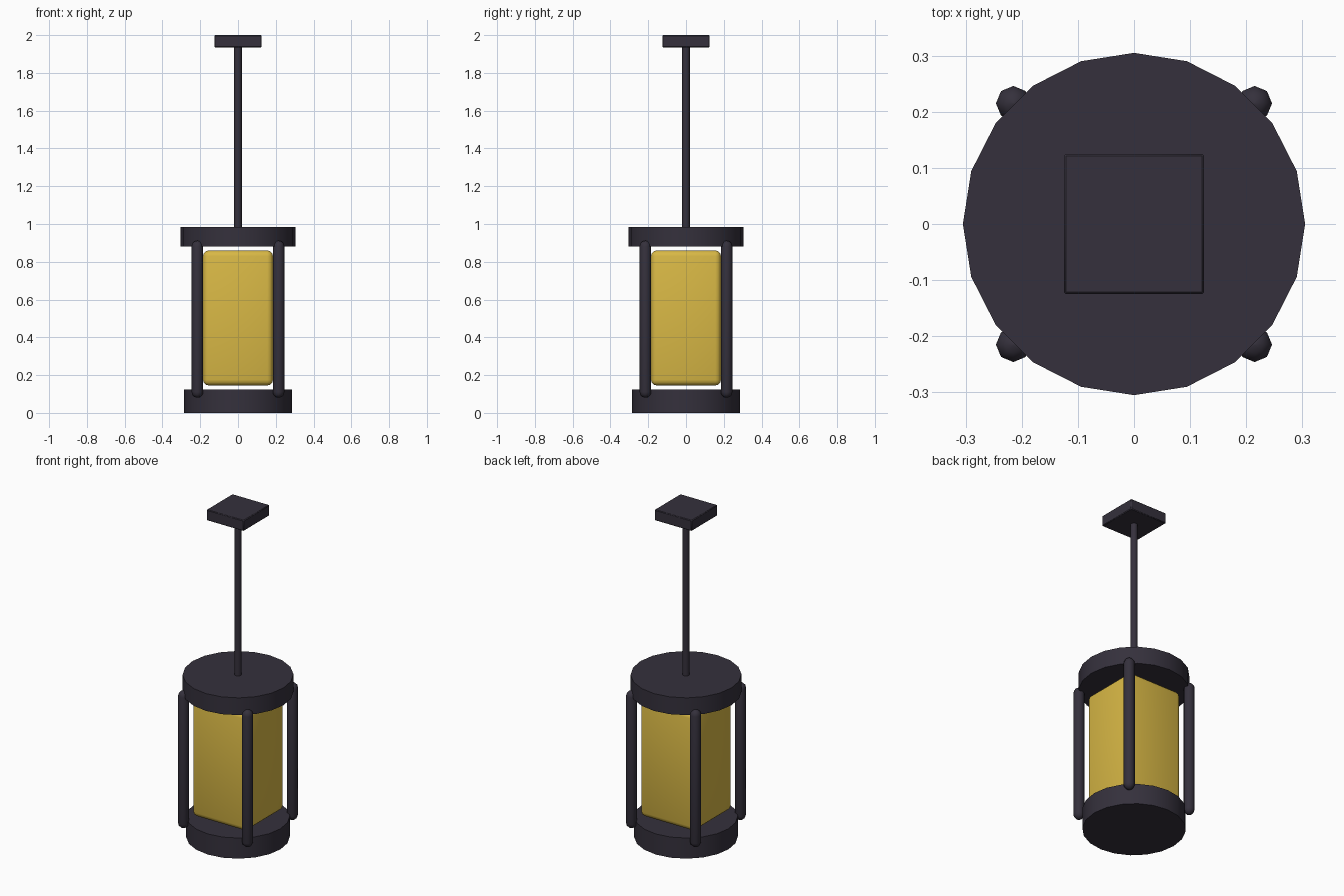
import bpy, bmesh
from math import sin, cos, pi, radians

if "Cube" in bpy.data.objects:
    bpy.data.objects.remove(bpy.data.objects["Cube"])


def material(name, color):
    m = bpy.data.materials.new(name)
    m.diffuse_color = color
    m.use_nodes = True
    m.node_tree.nodes["Principled BSDF"].inputs["Base Color"].default_value = m.diffuse_color
    return m


METAL = material("dark_metal", (0.035, 0.03, 0.045, 1))
GLOW = material("yellow_glass", (0.69, 0.48, 0.06, 1))


def finish(name, bm, mat, loc=(0, 0, 0), angle=30):
    bmesh.ops.recalc_face_normals(bm, faces=bm.faces)
    me = bpy.data.meshes.new(name)
    bm.to_mesh(me)
    bm.free()
    ob = bpy.data.objects.new(name, me)
    bpy.context.collection.objects.link(ob)
    ob.location = loc
    me.materials.append(mat)
    bpy.ops.object.select_all(action='DESELECT')
    ob.select_set(True)
    bpy.context.view_layer.objects.active = ob
    bpy.ops.object.shade_smooth_by_angle(angle=radians(angle))
    return ob


def lathe(name, profile, sides, loc=(0, 0, 0), angle=30):
    """Revolve (radius, z) points around z."""
    bm = bmesh.new()
    rings = [[bm.verts.new((r * cos(2 * pi * i / sides), r * sin(2 * pi * i / sides), z))
              for i in range(sides)] for r, z in profile]
    for a, b in zip(rings, rings[1:]):
        for i in range(sides):
            j = (i + 1) % sides
            bm.faces.new((a[i], a[j], b[j], b[i]))
    bm.faces.new(rings[0])
    bm.faces.new(rings[-1])
    bmesh.ops.remove_doubles(bm, verts=bm.verts, dist=1e-5)
    return finish(name, bm, METAL, loc, angle)


def box(name, size, z0, z1, bevel, segments, mat):
    bm = bmesh.new()
    bmesh.ops.create_cube(bm, size=1)
    bmesh.ops.scale(bm, vec=(size, size, z1 - z0), verts=bm.verts)
    bmesh.ops.bevel(bm, geom=bm.edges[:], offset=bevel, segments=segments,
                    profile=0.5, affect='EDGES')
    return finish(name, bm, mat, (0, 0, (z0 + z1) / 2), 40)


# Base and top cap
lathe("base", [(0.285, 0), (0.285, 0.125)], 20)
lathe("top_cap", [(0.305, 0.88), (0.305, 0.985)], 20)

# Hanging rod and ceiling plate
lathe("hanging_rod", [(0.02, 0.96), (0.02, 1.95)], 12, angle=40)
box("ceiling_plate", 0.25, 1.935, 2.0, 0.004, 1, METAL)

# Glowing glass block
box("glass", 0.37, 0.145, 0.86, 0.03, 3, GLOW)

# Four round-ended corner posts
R, Z0, Z1 = 0.031, 0.08, 0.912
arc = [(R * sin(pi / 2 * k / 3), R * cos(pi / 2 * k / 3)) for k in range(1, 4)]
post = ([(0.0001, Z0)] + [(r, Z0 + R - h) for r, h in arc]
        + [(r, Z1 - R + h) for r, h in reversed(arc)] + [(0.0001, Z1)])
for sx, side in ((-1, "left"), (1, "right")):
    for sy, end in ((-1, "front"), (1, "back")):
        lathe(f"post_{end}_{side}", post, 8, (sx * 0.215, sy * 0.215, 0), 60)
